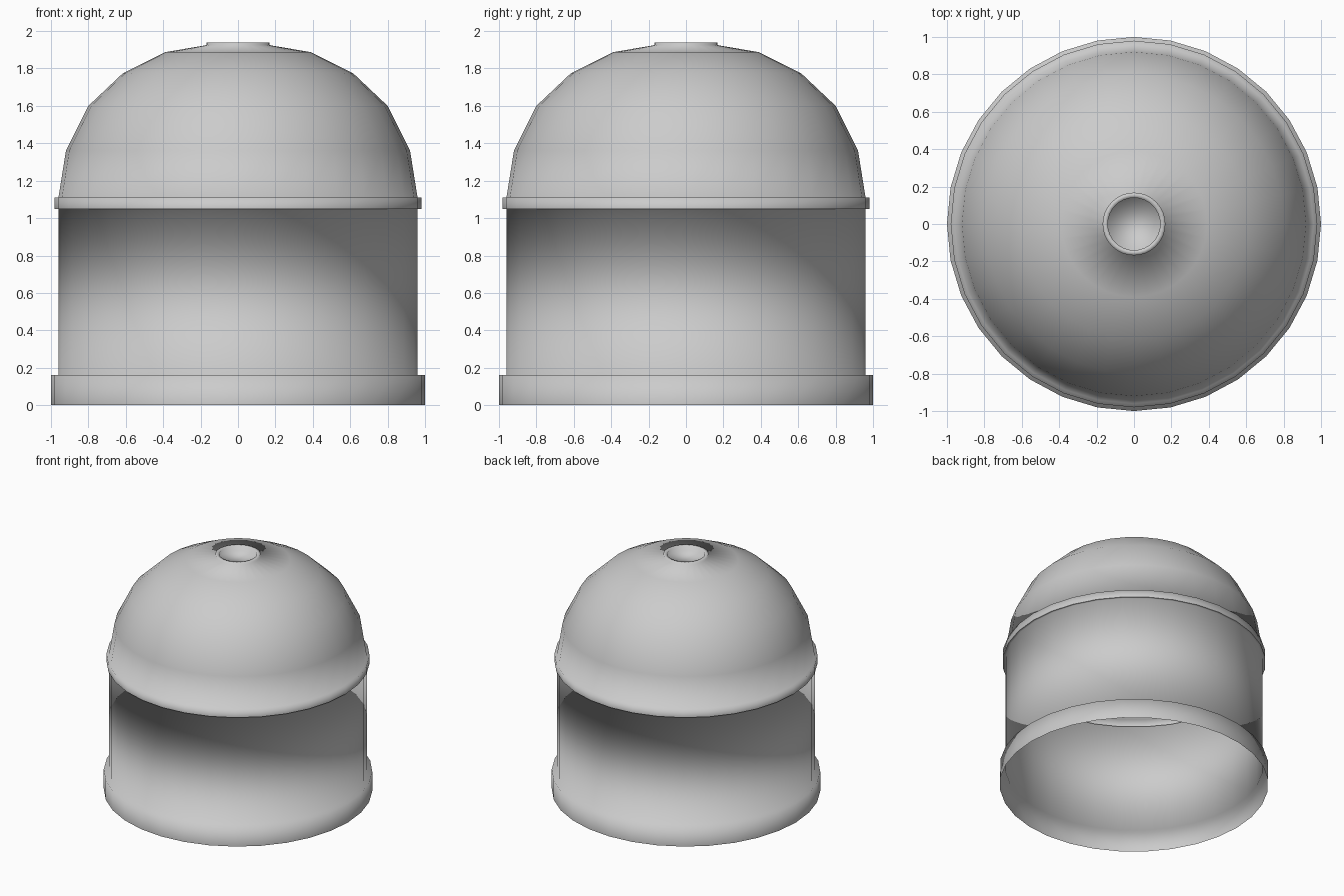
import bpy, bmesh, math

if "Cube" in bpy.data.objects:
    bpy.data.objects.remove(bpy.data.objects["Cube"])

SIDES = 32


def lathe(name, profile, cap_end=False):
    """Revolve an (r, z) profile about z into a thin, smooth-shaded shell."""
    bm = bmesh.new()
    rings = []
    for r, z in profile:
        rings.append([bm.verts.new((r * math.cos(2 * math.pi * i / SIDES),
                                    r * math.sin(2 * math.pi * i / SIDES), z))
                      for i in range(SIDES)])
    for a, b in zip(rings, rings[1:]):
        for i in range(SIDES):
            j = (i + 1) % SIDES
            bm.faces.new((a[i], a[j], b[j], b[i]))
    if cap_end:
        bm.faces.new(rings[-1])
    for f in bm.faces:
        f.smooth = True
    me = bpy.data.meshes.new(name)
    bm.to_mesh(me)
    bm.free()
    ob = bpy.data.objects.new(name, me)
    bpy.context.collection.objects.link(ob)
    return ob


# Open-bottomed drum: foot band, wall and the ledge beneath the brim
lathe("drum_wall", [(1.0, 0), (1.0, 0.16), (0.96, 0.16), (0.96, 1.05), (0.98, 1.05)])

# Dome with brim band below and a raised, recessed rim on top
lathe("dome", [(0.98, 1.05), (0.98, 1.11), (0.96, 1.11), (0.92, 1.36), (0.80, 1.60),
               (0.615, 1.775), (0.39, 1.887), (0.168, 1.925),
               (0.168, 1.94), (0.14, 1.94), (0.14, 1.90)], cap_end=True)
